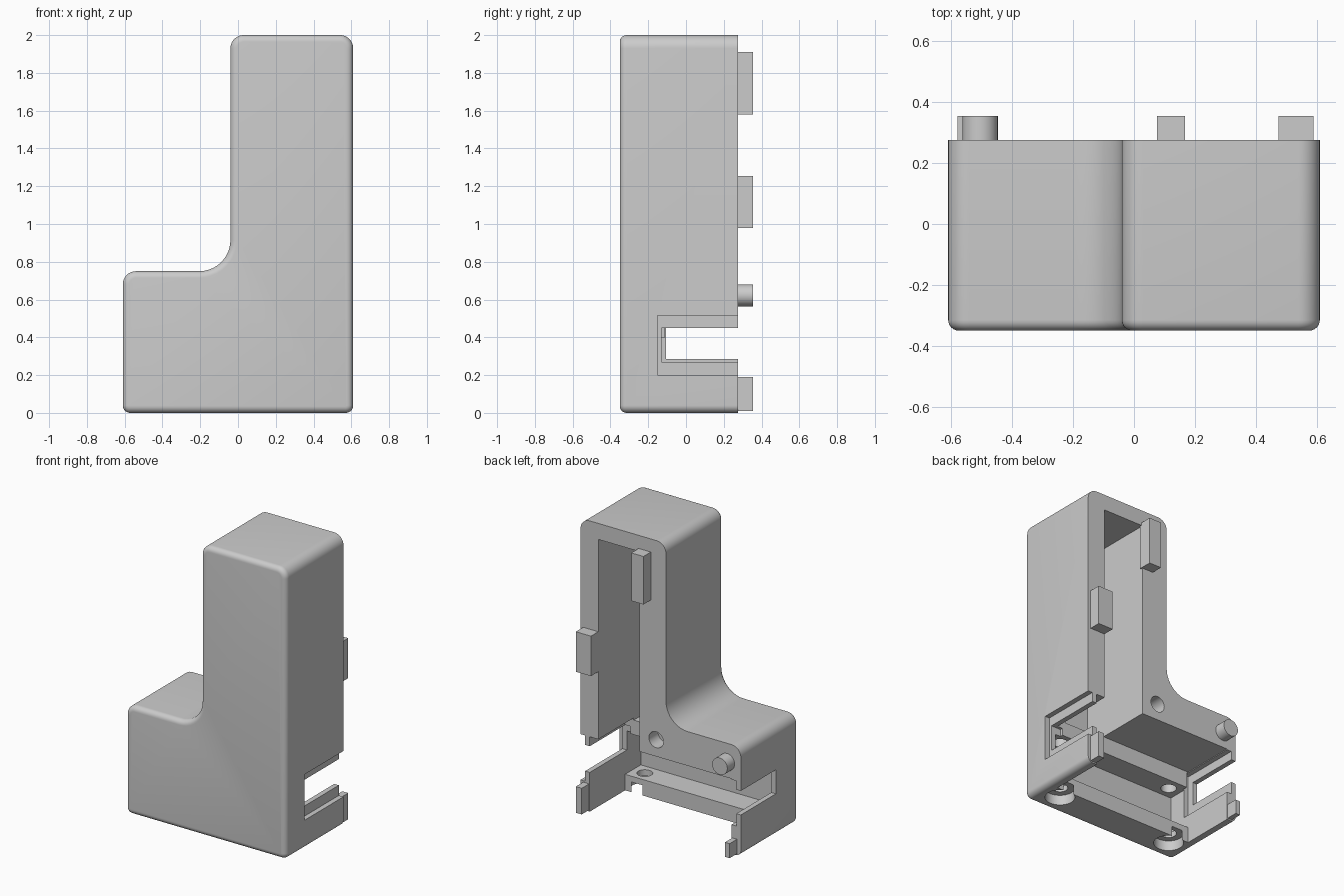
import bpy, bmesh
from math import sin, cos, radians
from mathutils import Matrix

if "Cube" in bpy.data.objects:
    bpy.data.objects.remove(bpy.data.objects["Cube"])

grey = bpy.data.materials.new("plain grey")
grey.use_nodes = True
GREY = (0.6, 0.6, 0.6, 1)
grey.diffuse_color = GREY
grey.node_tree.nodes["Principled BSDF"].inputs["Base Color"].default_value = GREY

FRONT, BACK, PEG_END = -0.35, 0.275, 0.355


def finish(name, bm):
    bmesh.ops.recalc_face_normals(bm, faces=bm.faces)
    mesh = bpy.data.meshes.new(name)
    bm.to_mesh(mesh)
    bm.free()
    mesh.materials.append(grey)
    obj = bpy.data.objects.new(name, mesh)
    bpy.context.collection.objects.link(obj)
    return obj


def box(name, x, y, z):
    """Box from (low, high) pairs."""
    bm = bmesh.new()
    bmesh.ops.create_cube(bm, size=1)
    for v in bm.verts:
        v.co = [lo + (c + 0.5) * (hi - lo) for c, (lo, hi) in zip(v.co, (x, y, z))]
    return finish(name, bm)


def cylinder(name, r, centre, length, axis="Z"):
    bm = bmesh.new()
    turn = Matrix.Rotation(radians(90), 4, "X") if axis == "Y" else Matrix()
    bmesh.ops.create_cone(bm, cap_ends=True, segments=32, radius1=r, radius2=r,
                          depth=length, matrix=Matrix.Translation(centre) @ turn)
    return finish(name, bm)


def arc(cx, cz, r, start, end, steps=10):
    return [(cx + r * cos(radians(start + (end - start) * i / steps)),
             cz + r * sin(radians(start + (end - start) * i / steps)))
            for i in range(steps + 1)]


def cut(target, cutter):
    mod = target.modifiers.new("cut", "BOOLEAN")
    mod.operation, mod.solver, mod.object = "DIFFERENCE", "EXACT", cutter
    bpy.context.view_layer.objects.active = target
    bpy.ops.object.modifier_apply(modifier=mod.name)
    bpy.data.objects.remove(cutter)


# L-shaped housing with rounded corners and a rounded front rim
outline = (arc(-0.57, 0.04, 0.04, 270, 180) + arc(-0.54, 0.68, 0.07, 180, 90)
           + arc(-0.205, 0.915, 0.165, 270, 360) + arc(0.03, 1.93, 0.07, 180, 90)
           + arc(0.54, 1.93, 0.07, 90, 0) + arc(0.57, 0.04, 0.04, 0, -90))
bm = bmesh.new()
cap = bm.faces.new([bm.verts.new((x, BACK, z)) for x, z in outline])
new = bmesh.ops.extrude_face_region(bm, geom=[cap], use_keep_orig=True)["geom"]
front = [g for g in new if isinstance(g, bmesh.types.BMVert)]
bmesh.ops.translate(bm, verts=front, vec=(0, FRONT - BACK, 0))
rim = [e for e in bm.edges if all(v.co.y < FRONT + 0.01 for v in e.verts)]
bmesh.ops.bevel(bm, geom=rim, offset=0.035, segments=6, profile=0.5, affect="EDGES")
housing = finish("housing", bm)

# Cavities, open at the back
OUT = 0.5
cut(housing, box("tower_cavity", (0.16, 0.475), (-0.27, OUT), (0.5, 1.89)))
cut(housing, box("foot_cavity", (-0.54, 0.54), (-0.11, OUT), (-0.1, 0.515)))
cut(housing, box("clamp_pocket", (-0.54, 0.54), (-0.28, 0), (0.11, 0.4)))

# Stepped side slots, recessed outside on one wall and inside on the other
cut(housing, box("left_recess", (0.575, 0.7), (-0.15, OUT), (0.2, 0.515)))
cut(housing, box("left_slot", (0.5, 0.7), (-0.13, OUT), (0.27, 0.45)))
cut(housing, box("right_recess", (-0.575, -0.53), (-0.15, OUT), (0.2, 0.51)))
cut(housing, box("right_slot", (-0.7, -0.5), (-0.105, OUT), (0.285, 0.45)))

# Screw holes with counterbores underneath, and the peg socket
for x in (-0.45, 0.45):
    cut(housing, cylinder("counterbore", 0.095, (x, -0.195, 0), 0.14))
    cut(housing, cylinder("screw_hole", 0.05, (x, -0.195, 0.08), 0.2))
    cut(housing, cylinder("upper_hole", 0.05, (x, -0.195, 0.4), 0.18))
cut(housing, cylinder("socket", 0.055, (0.035, BACK, 0.63), 0.2, "Y"))

# Locating tabs and peg on the back rim
TAB = (0.26, PEG_END)
box("top_tab", (0.075, 0.168), TAB, (1.58, 1.91))
box("middle_tab", (0.475, 0.59), TAB, (0.98, 1.255))
box("lower_left_tab", (0.545, 0.59), TAB, (0.01, 0.19))
box("lower_right_tab", (-0.58, -0.545), TAB, (0.01, 0.11))
cylinder("peg", 0.058, (-0.505, 0.3, 0.622), 0.11, "Y")

# Smooth shading with crisp edges
for name in ("housing", "peg"):
    bpy.ops.object.select_all(action="DESELECT")
    obj = bpy.data.objects[name]
    obj.select_set(True)
    bpy.context.view_layer.objects.active = obj
    bpy.ops.object.shade_smooth_by_angle(angle=radians(35))
